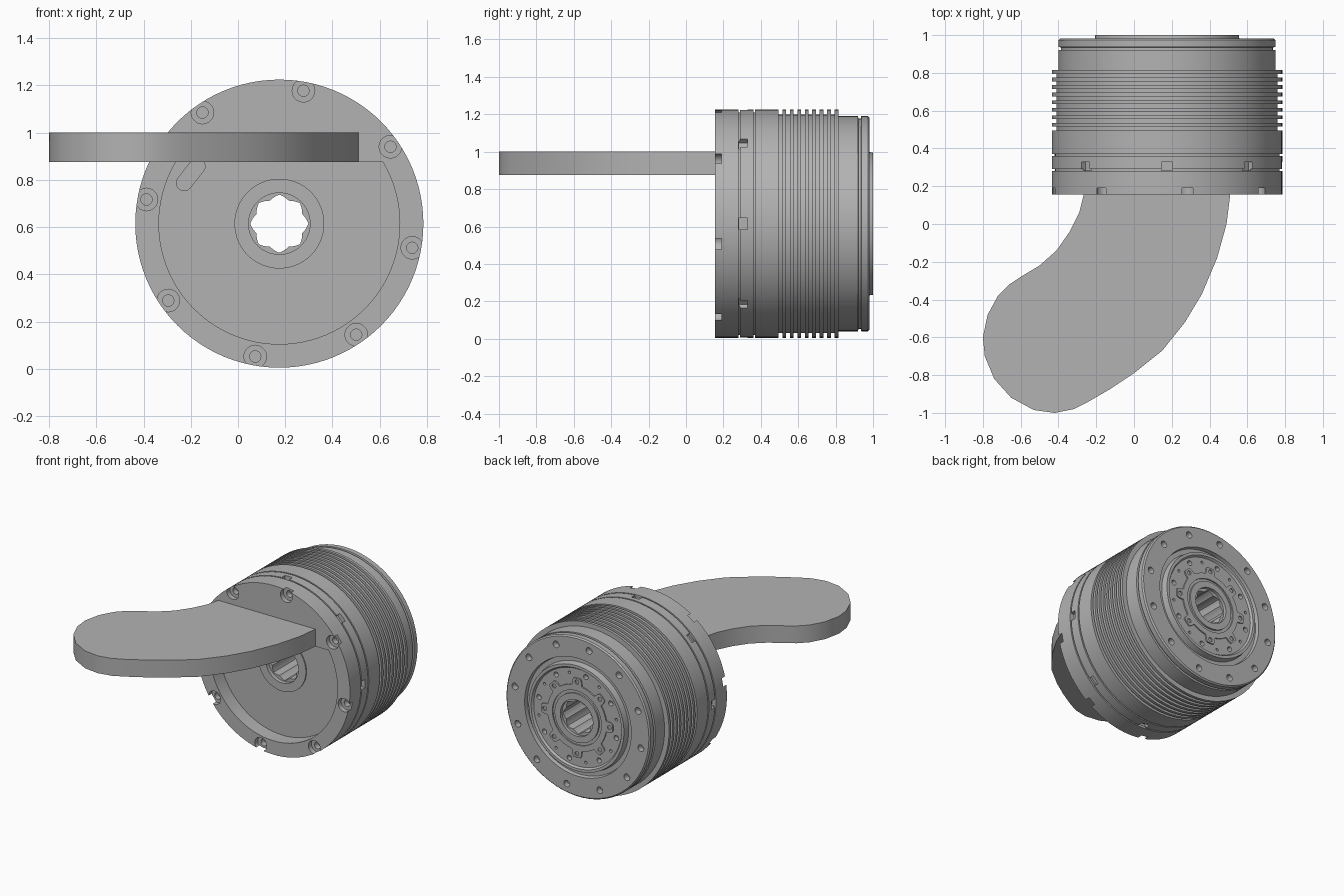
import bpy, bmesh, math
from math import sin, cos, pi, radians
from mathutils import Vector, Matrix

cube = bpy.data.objects.get("Cube")
if cube:
    bpy.data.objects.remove(cube, do_unlink=True)

CX, CZ, R = 0.175, 0.615, 0.61      # axis of the housing, running along y
FRONT, FLOOR = 0.155, 0.26

metal = bpy.data.materials.new("grey metal")
metal.use_nodes = True
metal.diffuse_color = (0.45, 0.45, 0.45, 1)
metal.node_tree.nodes["Principled BSDF"].inputs["Base Color"].default_value = (0.45, 0.45, 0.45, 1)


def finish(bm, name, smooth=True):
    """Turn a bmesh into a shaded object."""
    bmesh.ops.recalc_face_normals(bm, faces=bm.faces)
    mesh = bpy.data.meshes.new(name)
    bm.to_mesh(mesh)
    bm.free()
    mesh.materials.append(metal)
    ob = bpy.data.objects.new(name, mesh)
    bpy.context.collection.objects.link(ob)
    if smooth:
        shade(ob)
    return ob


def activate(ob):
    bpy.ops.object.select_all(action='DESELECT')
    ob.select_set(True)
    bpy.context.view_layer.objects.active = ob


def shade(ob):
    activate(ob)
    bpy.ops.object.shade_smooth_by_angle(angle=radians(30))


def polar(r, a):
    return CX + r * cos(a), CZ + r * sin(a)


def lathe(bm, profile, x=CX, z=CZ, steps=96, closed=False):
    """Spin a (radius, y) profile around an axis along y."""
    vs = [bm.verts.new((x + r, y, z)) for r, y in profile]
    es = [bm.edges.new(p) for p in zip(vs, vs[1:])]
    if closed:
        es.append(bm.edges.new((vs[-1], vs[0])))
    bmesh.ops.spin(bm, geom=vs + es, cent=(x, 0, z), axis=(0, 1, 0),
                   angle=2 * pi, steps=steps, use_merge=True)
    bmesh.ops.remove_doubles(bm, verts=bm.verts, dist=1e-5)


def prism(bm, points, offset):
    """Extrude a flat outline along an offset vector."""
    face = bm.faces.new([bm.verts.new(p) for p in points])
    new = bmesh.ops.extrude_face_region(bm, geom=[face], use_keep_orig=True)["geom"]
    bmesh.ops.translate(bm, vec=offset, verts=[v for v in new if isinstance(v, bmesh.types.BMVert)])


def ring(name, outer, inner, y0, y1, n):
    """Annular part whose outer and inner radii are functions of angle."""
    bm = bmesh.new()
    loops = []
    for fn, y in ((outer, y0), (outer, y1), (inner, y1), (inner, y0)):
        loop = []
        for i in range(n):
            a = 2 * pi * i / n
            x, z = polar(fn(a), a)
            loop.append(bm.verts.new((x, y, z)))
        loops.append(loop)
    for k in range(4):
        p, q = loops[k], loops[(k + 1) % 4]
        for i in range(n):
            j = (i + 1) % n
            bm.faces.new((p[i], p[j], q[j], q[i]))
    return finish(bm, name)


def cut(ob, bm):
    """Subtract a bmesh from an object."""
    cutter = finish(bm, "cutter", smooth=False)
    cutter.hide_render = True
    mod = ob.modifiers.new("cut", 'BOOLEAN')
    mod.operation, mod.solver, mod.object = 'DIFFERENCE', 'EXACT', cutter
    activate(ob)
    bpy.ops.object.modifier_apply(modifier="cut")
    bpy.data.objects.remove(cutter, do_unlink=True)


def hole(bm, radius, angle, r, y_in, y_out):
    x, z = polar(radius, angle)
    lathe(bm, [(0, y_in), (r, y_in), (r, y_out), (0, y_out)], x, z, 16)


# Housing: front flange, two seams, cooling fins, stepped rear cap
profile = [(0.13, FRONT), (R, FRONT)]
for y in (0.285, 0.365):
    profile += [(R, y - 0.005), (0.595, y - 0.005), (0.595, y + 0.005), (R, y + 0.005)]
profile.append((R, 0.495))
for i in range(8):
    y = 0.515 + i * 0.04
    profile += [(0.585, y - 0.02), (0.585, y), (R, y), (R, y + 0.02)]
profile += [(0.575, 0.815), (0.575, 0.92), (0.562, 0.922), (0.562, 0.935), (0.575, 0.937),
            (0.575, 0.973), (0.566, 0.982), (0.425, 0.982), (0.42, 0.955), (0.387, 0.955),
            (0.38, 1.0), (0.36, 1.0), (0.35, 0.985), (0.13, 0.985)]
bm = bmesh.new()
lathe(bm, profile, closed=True)
housing = finish(bm, "housing", smooth=False)

# Front recess: a round pocket with a straight top edge
bm = bmesh.new()
top = math.asin((0.875 - CZ) / 0.51)
sweep = pi + 2 * top
outline = [polar(0.51, top - sweep * i / 64) for i in range(65)]
prism(bm, [(x, FRONT - 0.05, z) for x, z in outline], Vector((0, FLOOR - FRONT + 0.05, 0)))

# Counterbored front screws and rim notches
for i in range(8):
    x, z = polar(0.572, radians(79.7 + 45 * i))
    lathe(bm, [(0, 0.1), (0.048, 0.1), (0.048, 0.19), (0.024, 0.19), (0.024, 0.23), (0, 0.23)],
          x, z, 20)
    turn = Matrix.Translation((CX, 0.305, CZ)) @ Matrix.Rotation(i * pi / 4, 4, 'Y')
    shape = turn @ Matrix.Translation((R, 0, 0)) @ Matrix.Diagonal((0.06, 0.045, 0.06, 1))
    bmesh.ops.create_cube(bm, size=1, matrix=shape)

# Rear cap holes
for i in range(12):
    hole(bm, 0.51, radians(10 + 30 * i), 0.024, 0.94, 1.05)
for i in range(8):
    hole(bm, 0.315, radians(12 + 45 * i), 0.018, 0.95, 1.05)
    hole(bm, 0.315, radians(33 + 45 * i), 0.010, 0.95, 1.05)
cut(housing, bm)

# Short slot in the pocket floor, running up under the arm
bm = bmesh.new()
heading = radians(52)
start, length, half = Vector((-0.228, 0.787)), 0.09, 0.033
points = []
for centre, turn in ((0, pi / 2), (length, -pi / 2)):
    for i in range(9):
        a = heading + turn + pi * i / 8
        points.append((start.x + centre * cos(heading) + half * cos(a), FLOOR - 0.03,
                       start.y + centre * sin(heading) + half * sin(a)))
prism(bm, points, Vector((0, 0.04, 0)))
cut(housing, bm)
shade(housing)


# Splined sleeve through the centre
def star(a):
    t = abs(((a - pi / 2) / (pi / 4)) % 1 - 0.5) * 2
    return 0.105 + 0.018 * t


ring("spline_sleeve", lambda a: 0.135, star, FLOOR + 0.02, 0.975, 96)
ring("front_hub_ring", lambda a: 0.19, lambda a: 0.13, FLOOR - 0.008, FLOOR + 0.01, 96)
ring("rear_hub_ring", lambda a: 0.175, lambda a: 0.13, 0.975, 0.997, 96)


# Lobed retaining plate on the rear
def lobes(a):
    d = abs((math.degrees(a) + 22.5) % 45 - 22.5)
    return 0.235 + 0.05 * min(1, max(0, (9.5 - d) / 3))


plate = ring("retaining_plate", lobes, lambda a: 0.195, 0.975, 0.994, 192)
bm = bmesh.new()
for i in range(8):
    hole(bm, 0.258, i * pi / 4, 0.015, 0.95, 1.05)
cut(plate, bm)
shade(plate)

# Curved flat arm reaching forward
edge = [(0.51, 0.16), (0.49, 0), (0.44, -0.18), (0.36, -0.37), (0.27, -0.52), (0.15, -0.67),
        (0, -0.79), (-0.12, -0.87), (-0.24, -0.94), (-0.32, -0.98), (-0.42, -1), (-0.53, -0.985),
        (-0.65, -0.92), (-0.74, -0.82), (-0.79, -0.7), (-0.8, -0.6), (-0.775, -0.48),
        (-0.72, -0.38), (-0.66, -0.32), (-0.6, -0.28), (-0.5, -0.22), (-0.41, -0.14),
        (-0.34, -0.04), (-0.29, 0.06), (-0.265, 0.16)]
bm = bmesh.new()
prism(bm, [(x, y, 0.875) for x, y in edge], Vector((0, 0, 0.125)))
finish(bm, "curved_arm")
